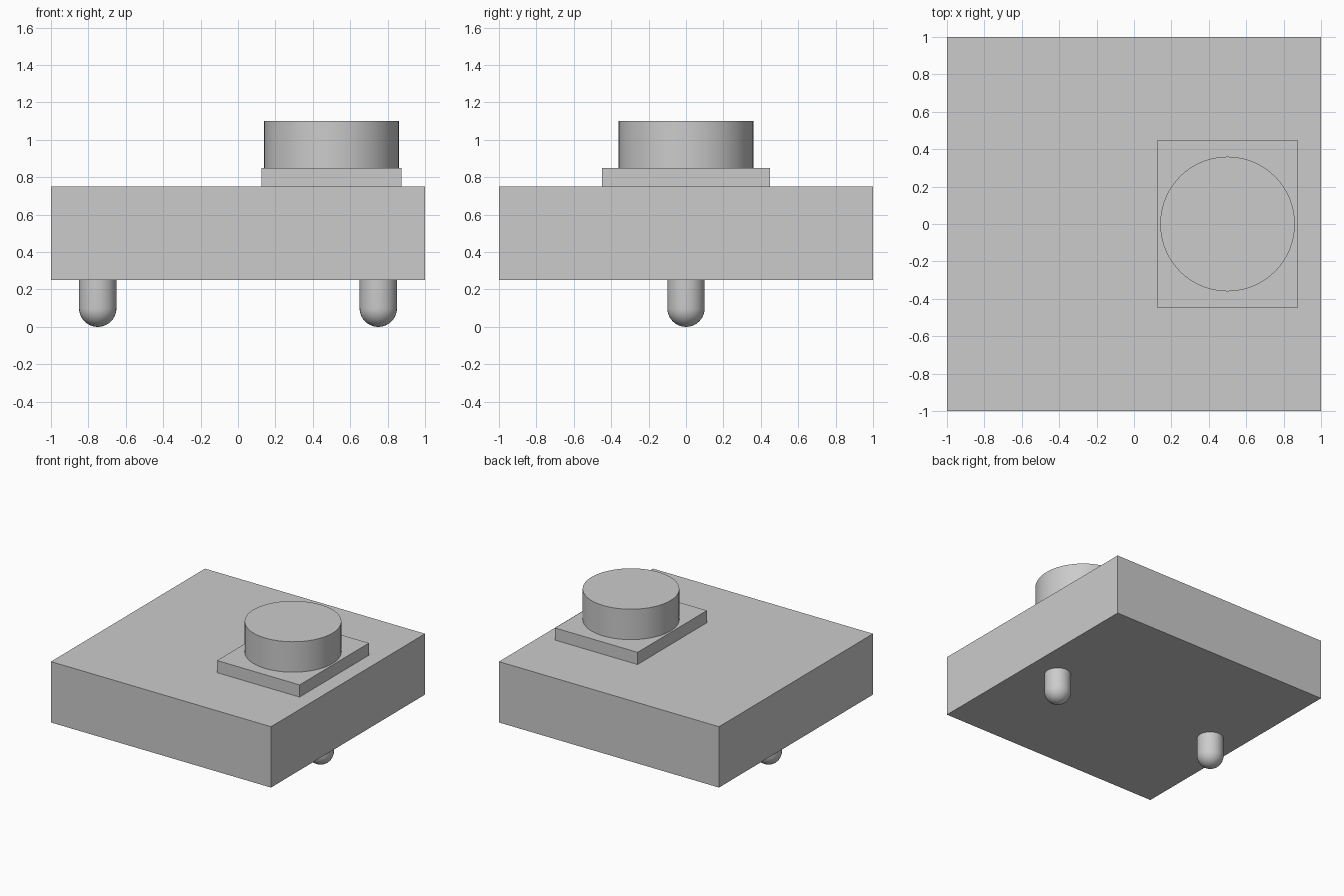
import bpy
import math
import bmesh

cube = bpy.data.objects.get("Cube")
if cube:
    bpy.data.objects.remove(cube, do_unlink=True)

grey = bpy.data.materials.new("light_grey")
grey.use_nodes = True
grey.diffuse_color = (0.6, 0.6, 0.6, 1)
grey.node_tree.nodes["Principled BSDF"].inputs["Base Color"].default_value = grey.diffuse_color


def finish(name, bm):
    """Turn a bmesh into a named grey object."""
    bmesh.ops.recalc_face_normals(bm, faces=bm.faces)
    mesh = bpy.data.meshes.new(name)
    bm.to_mesh(mesh)
    bm.free()
    mesh.materials.append(grey)
    obj = bpy.data.objects.new(name, mesh)
    bpy.context.collection.objects.link(obj)
    return obj


def box(name, x, size, bottom):
    """Box centred on y = 0, resting on the given height."""
    bm = bmesh.new()
    bmesh.ops.create_cube(bm, size=1)
    bmesh.ops.scale(bm, vec=size, verts=bm.verts)
    bmesh.ops.translate(bm, vec=(x, 0, bottom + size[2] / 2), verts=bm.verts)
    return finish(name, bm)


def lathe(name, x, profile, sides):
    """Closed solid of revolution; the profile runs axis to axis."""
    bm = bmesh.new()
    verts = [bm.verts.new((r, 0, z)) for r, z in profile]
    edges = [bm.edges.new(pair) for pair in zip(verts, verts[1:])]
    bmesh.ops.spin(bm, geom=verts + edges, cent=(0, 0, 0), axis=(0, 0, 1),
                   angle=math.tau, steps=sides)
    bmesh.ops.remove_doubles(bm, verts=bm.verts, dist=0.0001)
    bmesh.ops.translate(bm, vec=(x, 0, 0), verts=bm.verts)
    obj = finish(name, bm)
    bpy.ops.object.select_all(action="DESELECT")
    bpy.context.view_layer.objects.active = obj
    obj.select_set(True)
    bpy.ops.object.shade_smooth_by_angle(angle=math.radians(35))
    return obj


# Square body and the raised plate on its left half
box("body", 0, (2, 2, 0.5), 0.25)
box("mounting_plate", 0.5, (0.75, 0.9, 0.1), 0.75)

# Round button on the plate
lathe("round_button", 0.5, [(0, 0.85), (0.36, 0.85), (0.36, 1.1), (0, 1.1)], 64)

# Round-tipped pins under the body
radius, rings = 0.1, 10
angles = [math.pi / 2 * i / rings for i in range(rings + 1)]
pin = [(radius * math.sin(a), radius - radius * math.cos(a)) for a in angles]
pin += [(radius, 0.25), (0, 0.25)]
for side, x in (("left", 0.75), ("right", -0.75)):
    lathe(side + "_pin", x, pin, 32)
